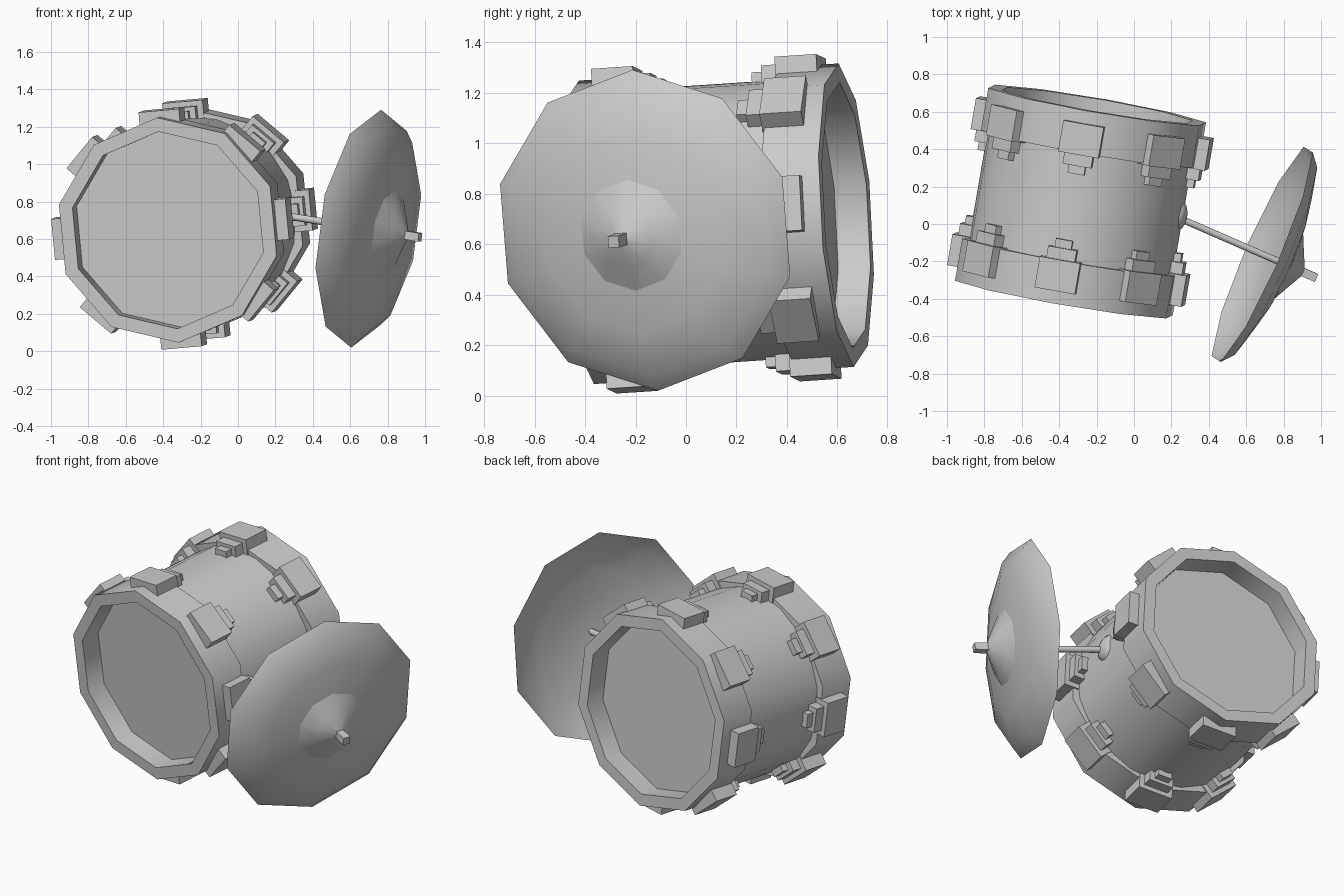
import bpy, bmesh, math
from mathutils import Vector, Matrix

if "Cube" in bpy.data.objects:
    bpy.data.objects.remove(bpy.data.objects["Cube"])


def frame(origin, axis, up):
    # local x = up hint made square to the axis, local z = axis
    w = Vector(axis).normalized()
    u = Vector(up)
    u = (u - w * u.dot(w)).normalized()
    v = w.cross(u)
    m = Matrix((u, v, w)).transposed().to_4x4()
    return Matrix.Translation(origin) @ m


def finish(name, bm, smooth=None):
    bmesh.ops.recalc_face_normals(bm, faces=bm.faces)
    me = bpy.data.meshes.new(name)
    bm.to_mesh(me)
    bm.free()
    ob = bpy.data.objects.new(name, me)
    bpy.context.collection.objects.link(ob)
    if smooth:
        bpy.ops.object.select_all(action='DESELECT')
        ob.select_set(True)
        bpy.context.view_layer.objects.active = ob
        bpy.ops.object.shade_smooth_by_angle(angle=math.radians(smooth))
    return ob


def lathe(name, profile, sides, m, smooth=None, cap=False):
    # spin (radius, height) points about the frame's z axis
    bm = bmesh.new()
    rings = []
    for r, h in profile:
        if r == 0:
            rings.append([bm.verts.new(m @ Vector((0, 0, h)))] * sides)
            continue
        rings.append([bm.verts.new(m @ Vector((
            r * math.cos(2 * math.pi * i / sides),
            r * math.sin(2 * math.pi * i / sides), h)))
            for i in range(sides)])
    for a, b in zip(rings, rings[1:]):
        for i in range(sides):
            j = (i + 1) % sides
            loop = []
            for vert in (a[i], a[j], b[j], b[i]):
                if vert not in loop:
                    loop.append(vert)
            bm.faces.new(loop)
    if cap:
        bm.faces.new(rings[0])
        bm.faces.new(rings[-1])
    return finish(name, bm, smooth)


def add_box(bm, m, size, loc):
    bmesh.ops.create_cube(bm, size=1, matrix=m @ Matrix.Translation(loc)
                          @ Matrix.Diagonal((*size, 1)))


# drum frame, tilted and rolled a little
front = Vector((-0.375, -0.395, 0.647))
back = Vector((-0.197, 0.635, 0.715))
axis = back - front
length = axis.length
roll = math.radians(5)
up = (-math.sin(roll), 0, math.cos(roll))
front_m = frame(front, axis, up)
back_m = frame(back, -axis, up)

# round shell
lathe("drum_shell", [(0.555, 0.15), (0.555, length - 0.15)], 20, front_m, 40, cap=True)

# ten-sided hoops with recessed heads, eight stepped lugs on each
hoop = [(0.53, 0.13), (0.53, 0), (0.605, 0), (0.605, 0.23), (0.5, 0.23)]
lug_steps = [(0.07, 0.238, 0.638, 0.22), (0.23, 0.30, 0.61, 0.155),
             (0.29, 0.345, 0.588, 0.09)]
for side, m in (("front", front_m), ("back", back_m)):
    lathe(side + "_hoop", hoop, 10, m, 40)
    lathe(side + "_head", [(0.53, 0.13), (0.53, 0.15)], 10, m, cap=True)
    bm = bmesh.new()
    for k in range(8):
        turn = m @ Matrix.Rotation(k * math.pi / 4, 4, 'Z')
        for h0, h1, r, width in lug_steps:
            add_box(bm, turn, (r - 0.54, width, h1 - h0),
                    ((r + 0.54) / 2, 0, (h0 + h1) / 2))
    finish(side + "_lugs", bm)

# cymbal, bell, rod and square tip share one axis
cymbal_m = frame((0.685, -0.162, 0.655), (0.906, -0.395, -0.145), (0.09, -0.055, 0.635))
lathe("cymbal", [(0.643, 0), (0.575, 0.058), (0.4, 0.107),
                 (0.22, 0.138), (0, 0.16)], 10, cymbal_m, 60)
lathe("cymbal_bell", [(0.222, 0.138), (0.12, 0.19), (0.03, 0.237), (0, 0.242)],
      10, cymbal_m, 60)
lathe("cymbal_rod", [(0.019, -0.52), (0.019, 0.26)], 10, cymbal_m, 40, cap=True)
bm = bmesh.new()
add_box(bm, cymbal_m, (0.046, 0.046, 0.09), (0, 0, 0.273))
finish("rod_tip", bm)

# domed mount where the rod meets the shell
side_dir = front_m.to_3x3().col[1]
mount_m = frame((0.235, 0.045, 0.73), side_dir, (0, 0, 1))
dome = [(0.085 * math.cos(t), 0.05 * math.sin(t))
        for t in (-0.5, 0, 0.4, 0.8, 1.2)] + [(0, 0.05)]
lathe("rod_mount", dome, 12, mount_m, 60)
